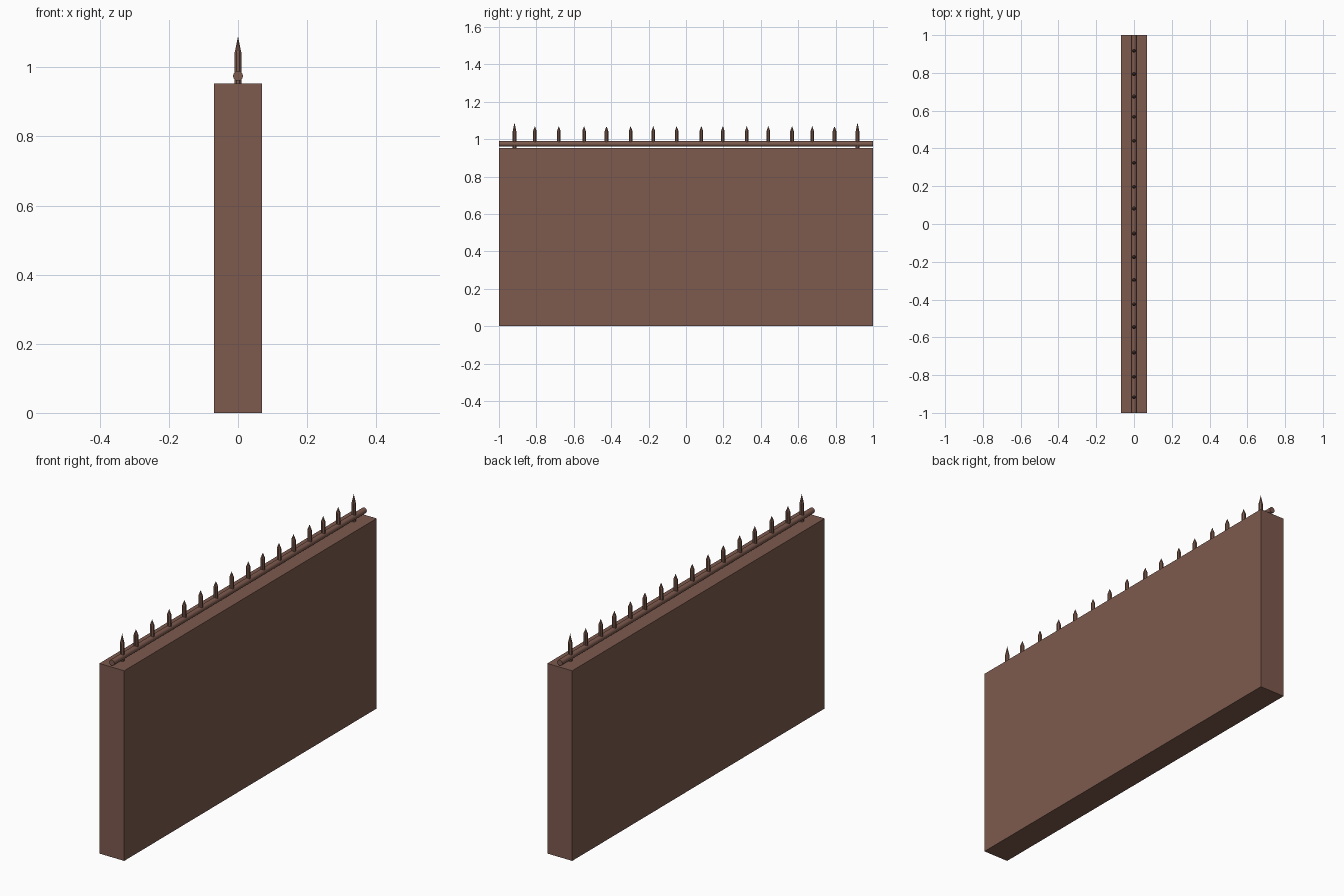
import bpy, bmesh, math

if "Cube" in bpy.data.objects:
    bpy.data.objects.remove(bpy.data.objects["Cube"])

# single reddish-brown paint
brown = bpy.data.materials.new("reddish_brown")
brown.diffuse_color = (0.205, 0.102, 0.076, 1)
brown.use_nodes = True
brown.node_tree.nodes["Principled BSDF"].inputs["Base Color"].default_value = brown.diffuse_color


def finish(name, bm):
    bmesh.ops.recalc_face_normals(bm, faces=bm.faces)
    mesh = bpy.data.meshes.new(name)
    bm.to_mesh(mesh)
    bm.free()
    mesh.materials.append(brown)
    obj = bpy.data.objects.new(name, mesh)
    bpy.context.collection.objects.link(obj)
    return obj


def spike(name, y, z0, shoulder, tip, r=0.0105, sides=8):
    """Upright bar with a pointed end."""
    bm = bmesh.new()
    rings = []
    for z in (z0, shoulder):
        rings.append([bm.verts.new((r * math.cos(math.tau * (i + 0.5) / sides),
                                    y + r * math.sin(math.tau * (i + 0.5) / sides), z))
                      for i in range(sides)])
    point = bm.verts.new((0, y, tip))
    low, high = rings
    bm.faces.new(low[::-1])
    for i in range(sides):
        j = (i + 1) % sides
        bm.faces.new((low[i], low[j], high[j], high[i]))
        bm.faces.new((high[i], high[j], point))
    return finish(name, bm)


# wall slab
bm = bmesh.new()
bmesh.ops.create_cube(bm, size=1)
for v in bm.verts:
    v.co = (v.co.x * 0.138, v.co.y * 2, (v.co.z + 0.5) * 0.953)
finish("wall", bm)

# horizontal rail just above the wall
bm = bmesh.new()
bmesh.ops.create_cone(bm, cap_ends=True, segments=12, radius1=0.0145, radius2=0.0145, depth=2)
for v in bm.verts:
    x, y, z = v.co
    v.co = (x, z, y + 0.975)
rail = finish("rail", bm)
for p in rail.data.polygons:
    p.use_smooth = len(p.vertices) == 4

# tall end posts carry the rail
for label, y in (("front", -0.917), ("back", 0.917)):
    spike(label + "_post", y, 0.945, 1.042, 1.089)

# short spikes, unevenly spaced along the rail
for n, y in enumerate((-0.808, -0.68, -0.545, -0.425, -0.296, -0.175, -0.05,
                       0.082, 0.197, 0.325, 0.44, 0.567, 0.675, 0.794)):
    spike(f"spike_{n + 1}", y, 0.975, 1.043, 1.07)
